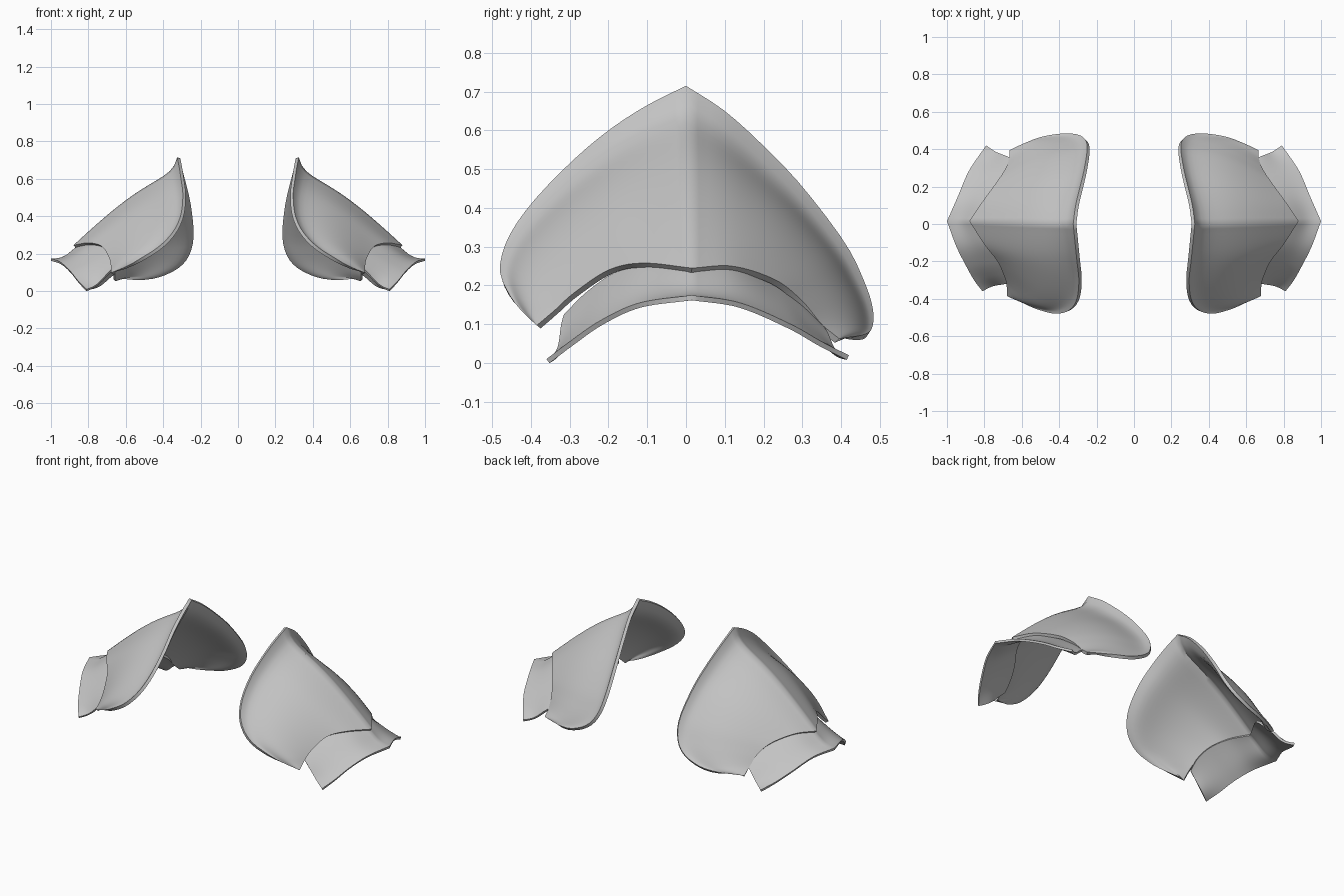
import bpy, bmesh
from math import sin, pi, exp, sqrt, radians
from mathutils import Vector

cube = bpy.data.objects.get("Cube")
if cube:
    bpy.data.objects.remove(cube, do_unlink=True)

metal = bpy.data.materials.new("plain_grey")
metal.use_nodes = True
grey = (0.55, 0.55, 0.55, 1)
metal.diffuse_color = grey
metal.node_tree.nodes["Principled BSDF"].inputs["Base Color"].default_value = grey

STEPS = 28   # columns in each half, from the ridge to a corner
ROWS = 20    # rows from the inner rim to the outer edge


def spline(points, t):
    """Point at t (0 to 1) on a smooth curve through the points."""
    p = [Vector(q) for q in points]
    p = [p[0] * 2 - p[1]] + p + [p[-1] * 2 - p[-2]]
    s = t * (len(points) - 1)
    i = min(int(s), len(points) - 2)
    f = s - i
    a, b, c, d = p[i:i + 4]
    return 0.5 * (2 * b + (c - a) * f + (2 * a - 5 * b + 4 * c - d) * f ** 2
                  + (3 * b - a - 3 * c + d) * f ** 3)


def shoulder_shape(u, v, end):
    """Nearly straight ridge, rounded flanks, and a flare along the rim."""
    out = Vector((0.45 - 0.2 * u, end * (0.3 * min(1, 4 * u) + 0.5 * u), 0.75 - 0.5 * u))
    swell = sin(pi * v) * (0.012 * (1 - u) + 0.035 * sin(pi * u) * sqrt(u))
    w = v / 0.13
    flare = 0.04 * (1 - u * u) ** 2 * w * exp(1 - w)
    return out * (swell - flare)


def lame_shape(u, v, end):
    """Slightly hollow band that turns out at its lower edge."""
    out = Vector((0.5, end * 0.6 * u, 0.8 - 0.4 * u))
    return -out * 0.022 * (1 - 0.8 * sin(pi * u)) * sin(pi * v ** 1.8)


def plate(name, side, inner, outer, shape, thickness):
    """Loft a sheet between two edges, each given as a front and a back curve."""
    bm = bmesh.new()
    grid = []
    for k in range(-STEPS, STEPS + 1):
        u, end = abs(k) / STEPS, (1 if k > 0 else -1)
        half = 1 if k > 0 else 0
        a, b = spline(inner[half], u), spline(outer[half], u)
        column = []
        for j in range(ROWS + 1):
            v = j / ROWS
            p = a.lerp(b, v) + shape(u, v, end)
            column.append(bm.verts.new((p.x * side, p.y, p.z)))
        grid.append(column)
    for c, d in zip(grid, grid[1:]):
        for j in range(ROWS):
            face = [c[j], c[j + 1], d[j + 1], d[j]]
            bm.faces.new(face if side > 0 else face[::-1])
    bmesh.ops.remove_doubles(bm, verts=bm.verts, dist=0.0005)
    mesh = bpy.data.meshes.new(name)
    bm.to_mesh(mesh)
    bm.free()
    mesh.materials.append(metal)
    obj = bpy.data.objects.new(name, mesh)
    bpy.context.collection.objects.link(obj)
    solid = obj.modifiers.new("thickness", 'SOLIDIFY')
    solid.thickness = thickness
    solid.offset = -1
    bpy.ops.object.select_all(action='DESELECT')
    obj.select_set(True)
    bpy.context.view_layer.objects.active = obj
    bpy.ops.object.modifier_apply(modifier=solid.name)
    bpy.ops.object.shade_smooth_by_angle(angle=radians(55))


# Shoulder plate: neck-side rim from the peak down to each corner
rim_front = [(.325, 0, .715), (.315, -.1, .665), (.305, -.2, .60), (.295, -.3, .515),
             (.305, -.4, .41), (.345, -.46, .32), (.42, -.48, .24),
             (.52, -.455, .175), (.60, -.42, .13), (.68, -.385, .097)]
rim_back = [(.325, 0, .715), (.312, .1, .65), (.288, .2, .56), (.265, .3, .455),
            (.25, .41, .31), (.268, .46, .21), (.32, .482, .14),
            (.42, .48, .09), (.53, .455, .072), (.665, .395, .063)]
# Shoulder plate: lower edge from the ridge tip to each corner
hem_front = [(.88, .015, .245), (.80, -.11, .258), (.73, -.2, .24),
             (.69, -.29, .18), (.68, -.34, .135), (.68, -.385, .097)]
hem_back = [(.88, .015, .245), (.81, .12, .25), (.73, .23, .215),
            (.685, .3, .16), (.668, .35, .1), (.665, .395, .063)]

# Arm band: upper edge tucked under the shoulder plate, and lower edge
band_top_front = [(.82, .015, .265), (.76, -.1, .265), (.70, -.19, .23),
                  (.67, -.26, .18), (.665, -.315, .125)]
band_top_back = [(.82, .015, .265), (.76, .12, .26), (.69, .22, .21),
                 (.665, .29, .16), (.665, .355, .095)]
band_low_front = [(1, .015, .175), (.95, -.12, .155), (.90, -.22, .11),
                  (.855, -.3, .055), (.81, -.36, .01)]
band_low_back = [(1, .015, .175), (.945, .14, .155), (.89, .27, .1),
                 (.84, .35, .055), (.79, .42, .02)]

for side, label in ((1, "left"), (-1, "right")):
    plate(label + "_shoulder_plate", side, (rim_front, rim_back),
          (hem_front, hem_back), shoulder_shape, 0.018)
    plate(label + "_arm_band", side, (band_top_front, band_top_back),
          (band_low_front, band_low_back), lame_shape, 0.013)
